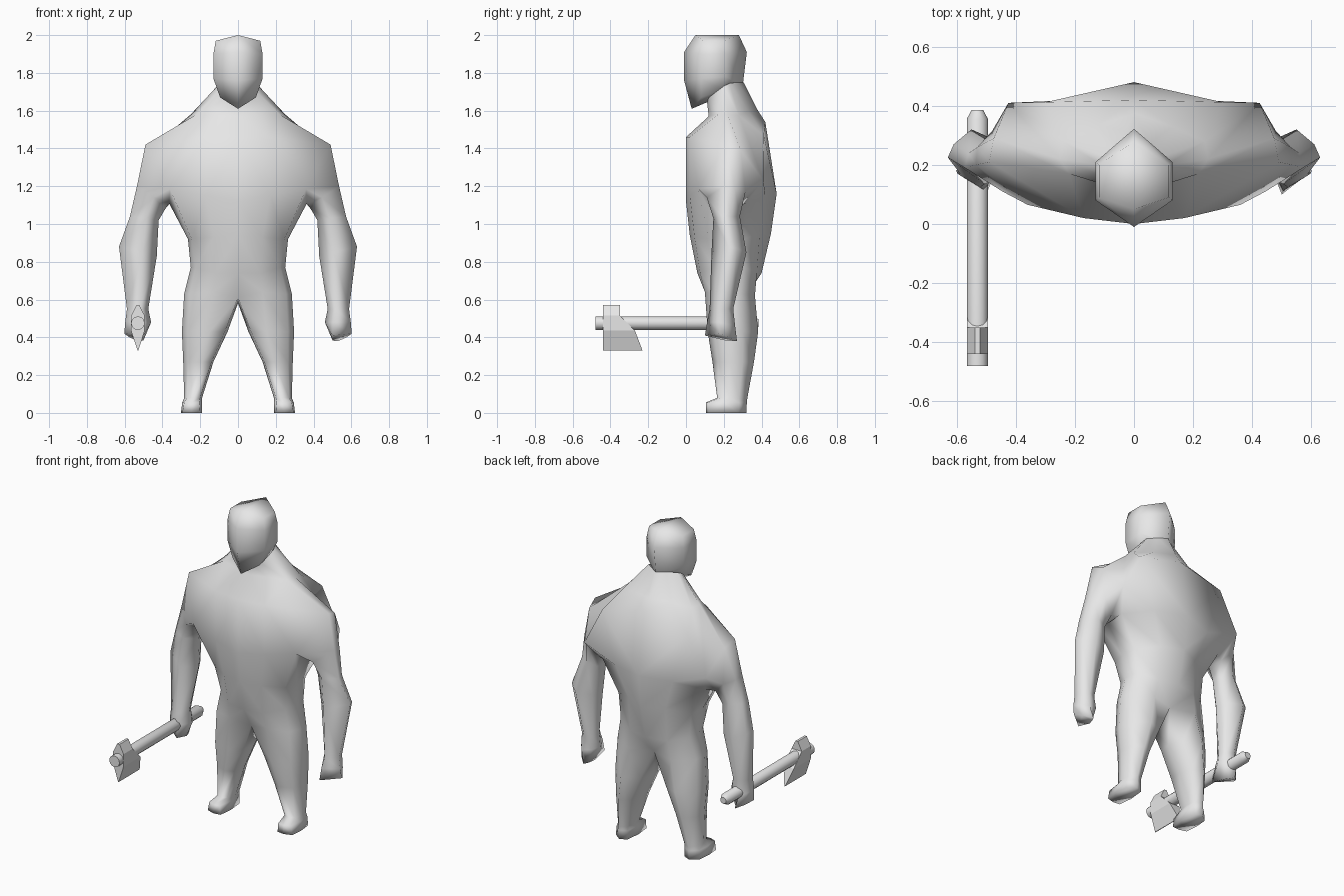
import bpy, bmesh, math
from mathutils import Matrix

grey = bpy.data.materials.new("plain_grey")
grey.diffuse_color = (0.8, 0.8, 0.8, 1)


def finish(bm, name, angle=180, mirror=False):
    bmesh.ops.recalc_face_normals(bm, faces=bm.faces)
    me = bpy.data.meshes.new(name)
    bm.to_mesh(me)
    bm.free()
    me.materials.append(grey)
    ob = bpy.data.objects.new(name, me)
    bpy.context.collection.objects.link(ob)
    if mirror:
        mod = ob.modifiers.new("mirror", 'MIRROR')
        mod.use_clip = True
        mod.merge_threshold = 0.001
    bpy.ops.object.select_all(action='DESELECT')
    ob.select_set(True)
    bpy.context.view_layer.objects.active = ob
    bpy.ops.object.shade_smooth_by_angle(angle=math.radians(angle))
    return ob


def ring(bm, pts):
    return [bm.verts.new(p) for p in pts]


def flat_ring(bm, z, pts):
    return ring(bm, [(x, y, z) for x, y in pts])


def bridge(bm, a, b, closed=True, skip=()):
    n = len(a)
    for i in range(n if closed else n - 1):
        if i not in skip:
            j = (i + 1) % n
            bm.faces.new((a[i], a[j], b[j], b[i]))


# ---- body: one half, mirrored across the centre line ----
bm = bmesh.new()
# half rings run from front centre round the side to back centre
neck = ring(bm, [(0, .11, 1.66), (.06, .12, 1.67), (.10, .16, 1.70), (.11, .20, 1.73),
                 (.10, .23, 1.745), (.05, .27, 1.75), (0, .305, 1.75)])
collar = ring(bm, [(0, .12, 1.57), (.10, .14, 1.575), (.22, .17, 1.58), (.25, .22, 1.58),
                   (.24, .28, 1.575), (.13, .33, 1.60), (0, .375, 1.61)])
chest = ring(bm, [(0, 0, 1.46), (.17, .02, 1.46), (.49, .21, 1.42), (.475, .29, 1.39),
                  (.425, .41, 1.23), (.30, .412, 1.47), (0, .42, 1.54)])
ribs = ring(bm, [(0, 0, 1.12), (.17, .02, 1.15), (.36, .065, 1.185), (.365, .20, 1.11),
                 (.36, .32, 1.11), (.20, .42, 1.15), (0, .48, 1.16)])
belly = ring(bm, [(0, .02, .94), (.13, .045, .93), (.245, .12, .92), (.265, .21, .92),
                  (.255, .31, .92), (.13, .39, .95), (0, .45, .95)])
waist = ring(bm, [(0, .06, .74), (.12, .075, .74), (.225, .15, .77), (.25, .22, .77),
                  (.24, .31, .77), (.13, .375, .74), (0, .40, .74)])
hip = ring(bm, [(0, .13, .61), (.13, .10, .64), (.255, .15, .63), (.285, .22, .63),
                (.275, .29, .63), (.15, .365, .62), (0, .32, .62)])
bridge(bm, neck, collar, False)
bridge(bm, collar, chest, False)
bridge(bm, chest, ribs, False, skip=(2, 3))   # opening for the arm
bridge(bm, ribs, belly, False)
bridge(bm, belly, waist, False)
bridge(bm, waist, hip, False)
# fold lines of the pectoral, the collar and the shoulder blade
for a, b in ((chest[1], ribs[2]), (collar[2], chest[1]), (collar[4], chest[5])):
    bmesh.ops.connect_vert_pair(bm, verts=[a, b])

# leg, from the hip ring plus a crotch point down to the sole
prev = hip + [bm.verts.new((0, .22, .58))]
for z, pts in [
    (.43, [(.07, .16), (.15, .115), (.265, .15), (.297, .22), (.285, .30),
           (.19, .382), (.09, .33), (.055, .24)]),
    (.27, [(.14, .165), (.19, .14), (.265, .17), (.29, .23), (.28, .30),
           (.22, .36), (.16, .33), (.13, .25)]),
    (.08, [(.20, .18), (.235, .165), (.27, .18), (.285, .23), (.28, .28),
           (.245, .325), (.20, .30), (.19, .25)]),
    (.055, [(.205, .11), (.245, .105), (.285, .12), (.295, .20), (.29, .28),
            (.245, .322), (.20, .30), (.19, .20)]),
    (0, [(.20, .11), (.245, .105), (.295, .12), (.302, .20), (.295, .28),
         (.245, .32), (.20, .30), (.19, .20)]),
]:
    cur = flat_ring(bm, z, pts)
    bridge(bm, prev, cur)
    prev = cur
bm.faces.new(prev)

# arm, six-sided: outer, outer back, back, inner back, inner, front
prev = [chest[2], chest[3], chest[4], ribs[4], ribs[3], ribs[2]]
for pts in [
    [(.535, .20, 1.20), (.53, .26, 1.19), (.48, .315, 1.17),
     (.41, .29, 1.10), (.385, .21, 1.08), (.445, .11, 1.14)],
    [(.572, .19, 1.04), (.56, .24, 1.04), (.50, .285, 1.04),
     (.44, .265, 1.02), (.42, .20, 1.02), (.485, .145, 1.03)],
    [(.63, .225, .88), (.61, .27, .87), (.55, .32, .85),
     (.46, .28, .84), (.43, .22, .83), (.505, .135, .85)],
    [(.588, .17, .55), (.575, .22, .55), (.54, .25, .55),
     (.495, .235, .55), (.475, .19, .55), (.52, .125, .55)],
    [(.597, .17, .48), (.58, .22, .47), (.55, .26, .46),
     (.49, .245, .47), (.46, .20, .48), (.505, .112, .48)],
    [(.602, .18, .42), (.575, .225, .40), (.53, .27, .38),
     (.515, .24, .38), (.50, .20, .385), (.50, .10, .41)],
]:
    cur = ring(bm, pts)
    bridge(bm, prev, cur)
    prev = cur
bm.faces.new(prev)
finish(bm, "body", mirror=True)

# ---- head: six-sided rings from crown to jaw ----
bm = bmesh.new()
prev = None
for front, side_f, side_b, back in [
    ((.05, 2.0), (.118, .09, 1.97), (.118, .20, 1.97), (.28, 2.0)),
    ((-.01, 1.91), (.13, .08, 1.90), (.13, .21, 1.90), (.322, 1.91)),
    ((-.01, 1.76), (.13, .08, 1.77), (.13, .21, 1.78), (.30, 1.73)),
    ((.03, 1.61), (.095, .08, 1.67), (.10, .19, 1.71), (.29, 1.72)),
]:
    cur = ring(bm, [(0, *front), side_f, side_b, (0, *back),
                    (-side_b[0], *side_b[1:]), (-side_f[0], *side_f[1:])])
    if prev:
        bridge(bm, prev, cur)
    # crown and jaw are folded along the centre line
    if prev is None or front[1] < 1.7:
        bm.faces.new(cur[:4])
        bm.faces.new([cur[3], cur[4], cur[5], cur[0]])
    prev = cur
finish(bm, "head")

# ---- axe in one fist ----
AX, AZ = -.53, .475
bm = bmesh.new()
prev = None
for y, r in [(-.48, .036), (.355, .036), (.385, .020)]:   # shaft with a tapered butt
    cur = ring(bm, [(AX + r * math.cos(a * math.pi / 6), y, AZ + r * math.sin(a * math.pi / 6))
                    for a in range(12)])
    if prev:
        bridge(bm, prev, cur)
    else:
        bm.faces.new(cur)
    prev = cur
bm.faces.new(prev)
finish(bm, "axe_handle", 60)

# blade: stacked sections (height, half thickness, front y, back y)
bm = bmesh.new()
prev = None
for z, t, y0, y1 in [(.57, .008, -.44, -.35), (.515, .036, -.44, -.35),
                     (.435, .036, -.44, -.27), (.33, .002, -.44, -.23)]:
    cur = flat_ring(bm, z, [(AX - t, y0), (AX + t, y0), (AX + t, y1), (AX - t, y1)])
    if prev:
        bridge(bm, prev, cur)
    else:
        bm.faces.new(cur)
    prev = cur
bm.faces.new(prev)
finish(bm, "axe_blade", 15)
